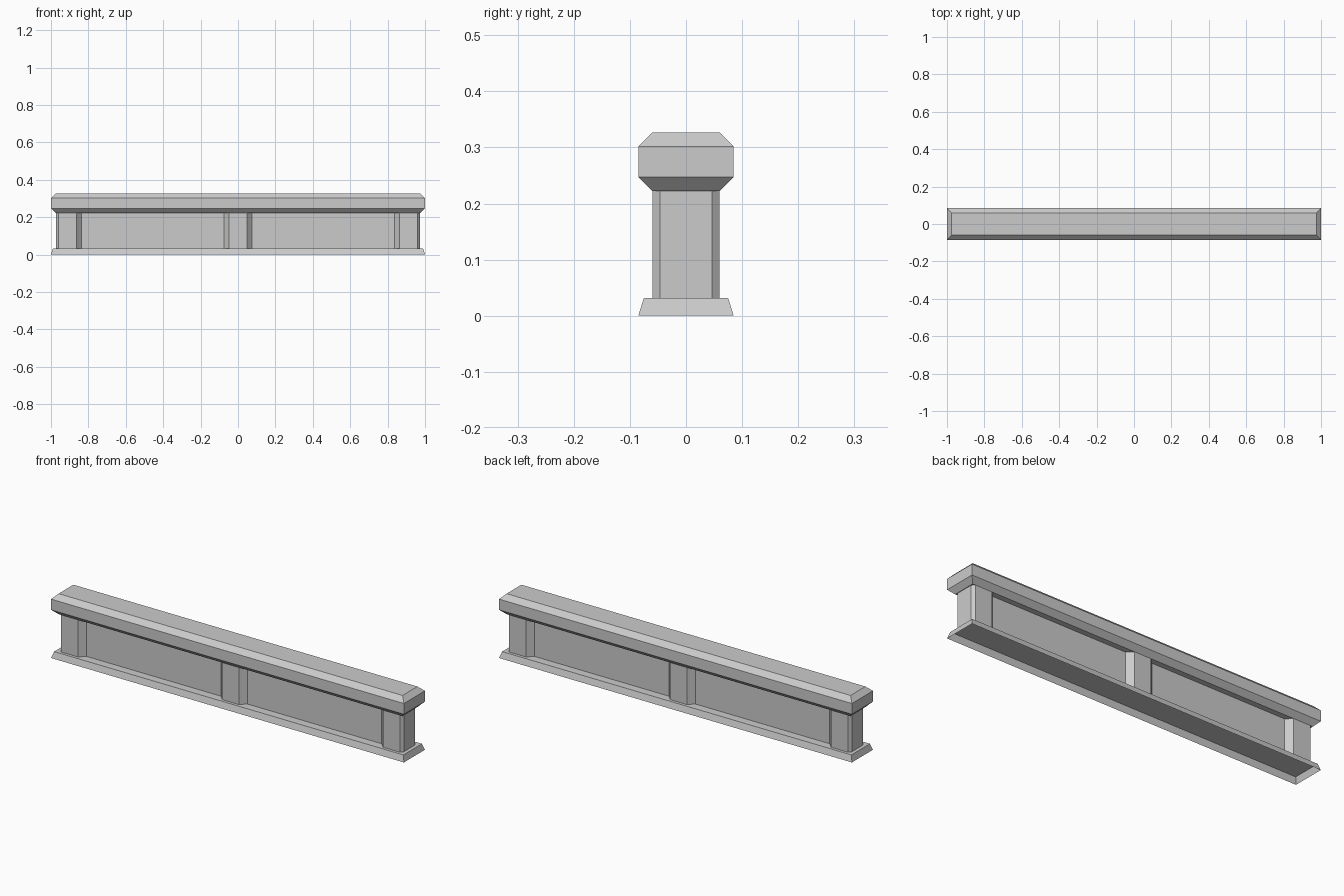
import bpy
import bmesh

cube = bpy.data.objects.get("Cube")
if cube:
    bpy.data.objects.remove(cube, do_unlink=True)

stone = bpy.data.materials.new("grey_stone")
stone.use_nodes = True
stone.diffuse_color = (0.6, 0.6, 0.6, 1)
stone.node_tree.nodes["Principled BSDF"].inputs["Base Color"].default_value = (0.6, 0.6, 0.6, 1)

BASE_TOP = 0.032
CAP_BOTTOM = 0.222
WALL_Y = 0.032


def loft(name, rings, closed_bottom=True):
    """Join matching rings of points, from bottom to top, into one solid."""
    bm = bmesh.new()
    loops = [[bm.verts.new(p) for p in ring] for ring in rings]
    count = len(loops[0])
    for low, high in zip(loops, loops[1:]):
        for i in range(count):
            j = (i + 1) % count
            bm.faces.new((low[i], low[j], high[j], high[i]))
    bm.faces.new(loops[-1])
    if closed_bottom:
        bm.faces.new(loops[0][::-1])
    mesh = bpy.data.meshes.new(name)
    bm.to_mesh(mesh)
    bm.free()
    mesh.materials.append(stone)
    obj = bpy.data.objects.new(name, mesh)
    bpy.context.collection.objects.link(obj)
    return obj


def rectangle(x, y, z):
    return [(-x, -y, z), (x, -y, z), (x, y, z), (-x, y, z)]


def upright(name, plan):
    """Raise a flat plan from the plinth to the underside of the coping."""
    return loft(name, [[(x, y, z) for x, y in plan] for z in (BASE_TOP, CAP_BOTTOM)])


# Hollow plinth with sloping sides
loft("plinth", [rectangle(1, 0.085, 0), rectangle(0.99, 0.075, BASE_TOP)],
     closed_bottom=False)

# Coping with a bevel above and below
loft("coping", [rectangle(0.975, 0.06, CAP_BOTTOM), rectangle(1, 0.085, 0.247),
                rectangle(1, 0.085, 0.302), rectangle(0.975, 0.06, 0.327)])

# Wall panel between the end posts
upright("wall_panel", [p[:2] for p in rectangle(0.9, WALL_Y, 0)])

# Posts: inner sides flare into the wall, outer ends are flat and chamfered
flare = [(0.048, -0.06), (0.061, -0.046), (0.075, -WALL_Y)]
flare += [(x, -y) for x, y in reversed(flare)]
end = [(0.048, -0.06), (0.06, -0.046), (0.06, 0.046), (0.048, 0.06)]


def post(name, centre, left_side, right_side):
    plan = right_side + [(-x, -y) for x, y in left_side]
    upright(name, [(centre + x, y) for x, y in plan])


post("right_post", -0.912, end, flare)
post("middle_post", 0, flare, flare)
post("left_post", 0.912, flare, end)
